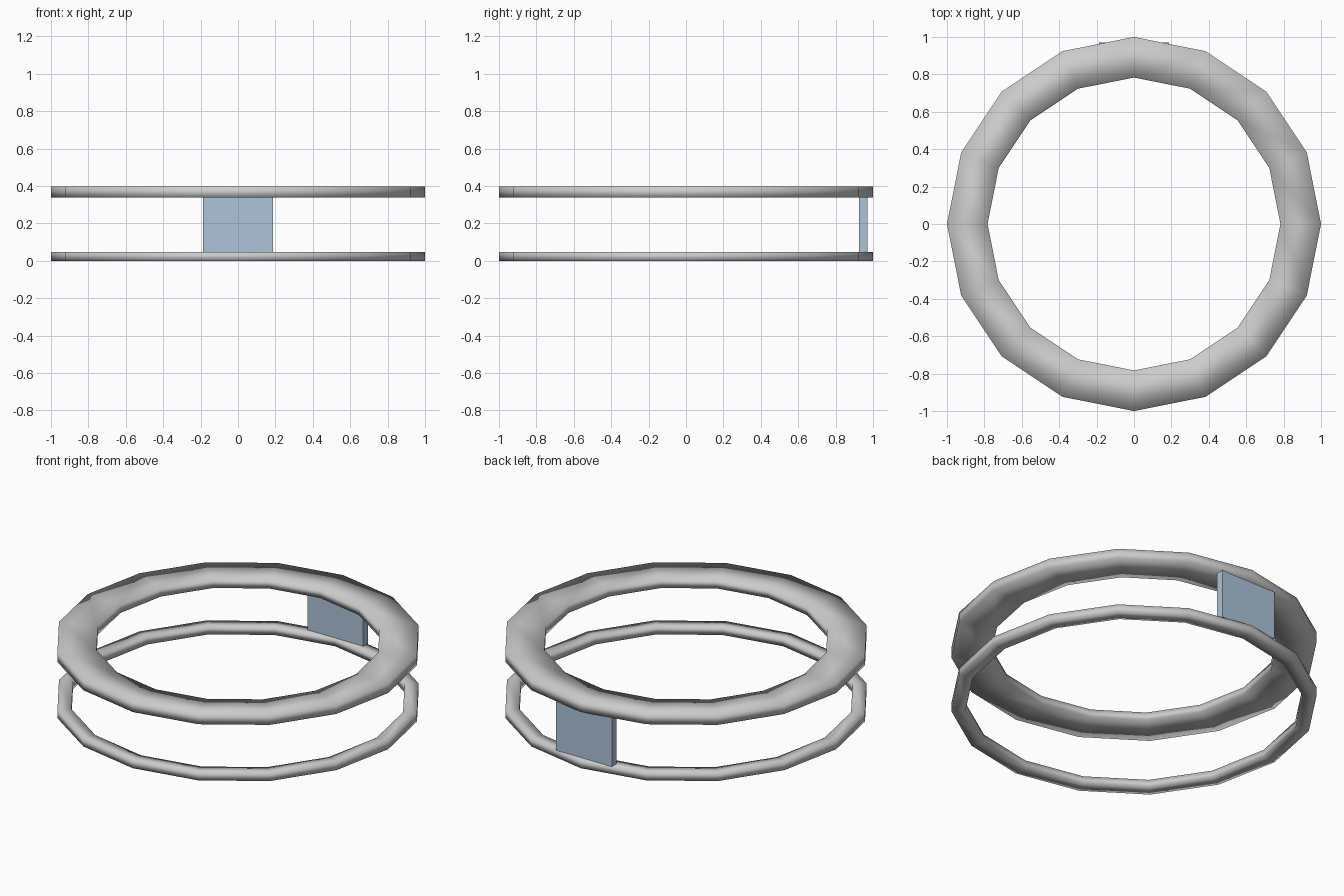
import bpy, bmesh, math

if "Cube" in bpy.data.objects:
    bpy.data.objects.remove(bpy.data.objects["Cube"])

SIDES = 16


def ring(name, profile):
    """Sweep a closed (radius, z) profile around the z axis."""
    bm = bmesh.new()
    loops = []
    for i in range(SIDES):
        a = 2 * math.pi * i / SIDES
        loops.append([bm.verts.new((r * math.cos(a), r * math.sin(a), z))
                      for r, z in profile])
    n = len(profile)
    for i in range(SIDES):
        p, q = loops[i], loops[(i + 1) % SIDES]
        for j in range(n):
            k = (j + 1) % n
            bm.faces.new((p[j], q[j], q[k], p[k]))
    bmesh.ops.recalc_face_normals(bm, faces=bm.faces)
    for f in bm.faces:
        f.smooth = True
    me = bpy.data.meshes.new(name)
    bm.to_mesh(me)
    bm.free()
    ob = bpy.data.objects.new(name, me)
    bpy.context.collection.objects.link(ob)
    return ob


# Wide upper ring and narrow lower ring
ring("upper_ring", [(1, 0.338), (1, 0.398), (0.783, 0.392), (0.783, 0.343)])
ring("lower_ring", [(1, 0.0), (1, 0.048), (0.922, 0.048), (0.922, 0.0)])

# Blue panel joining the rings at the back
bpy.ops.mesh.primitive_cube_add(size=1, location=(0, 0.948, 0.193))
panel = bpy.context.object
panel.name = "back_panel"
panel.scale = (0.372, 0.046, 0.294)
mat = bpy.data.materials.new("panel_blue")
mat.diffuse_color = (0.42, 0.55, 0.69, 1)
mat.use_nodes = True
mat.node_tree.nodes["Principled BSDF"].inputs["Base Color"].default_value = mat.diffuse_color
panel.data.materials.append(mat)
